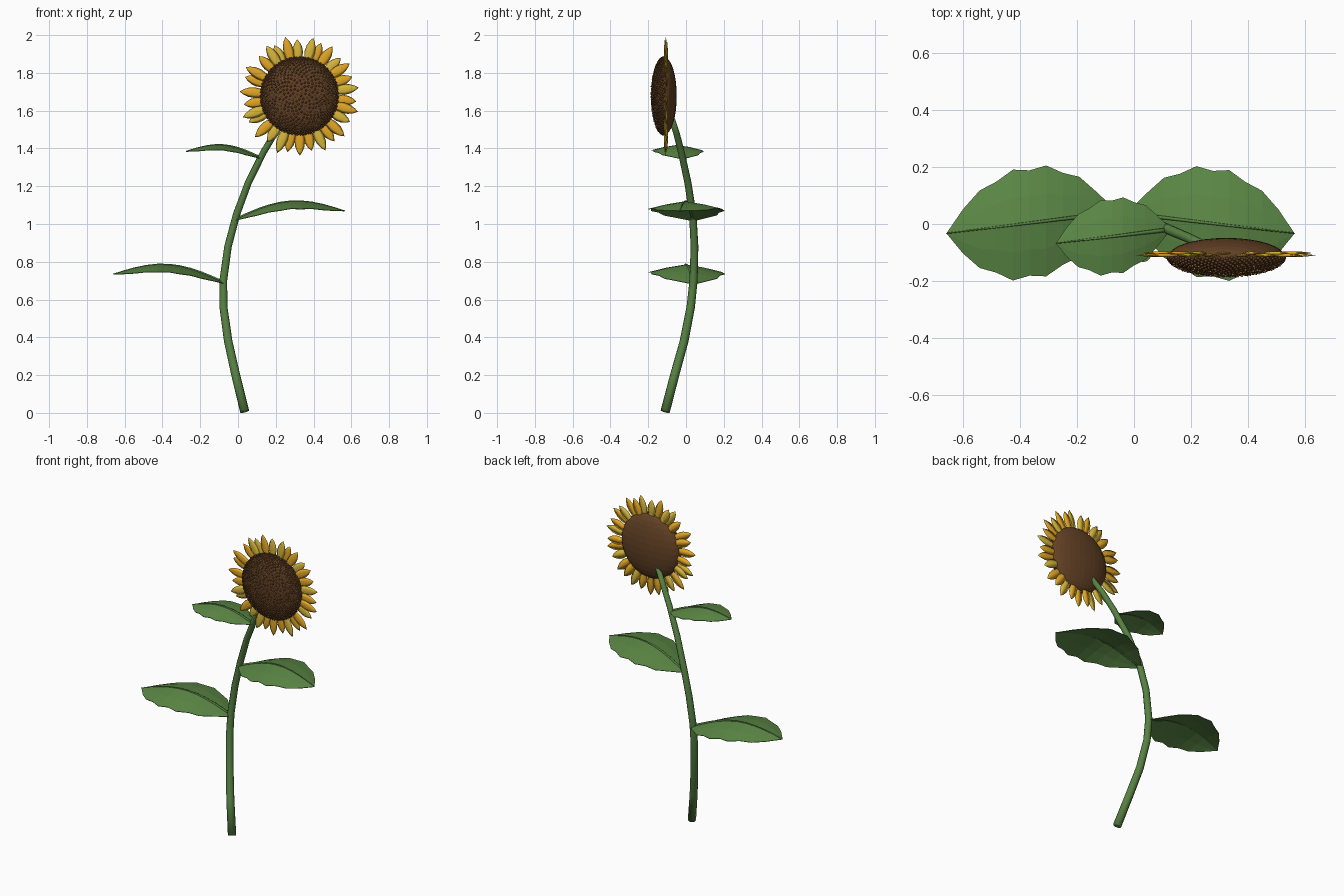
import bpy, bmesh, math, random
from mathutils import Vector, Matrix

random.seed(4)
cube = bpy.data.objects.get("Cube")
if cube:
    bpy.data.objects.remove(cube, do_unlink=True)


def material(name, rgb):
    m = bpy.data.materials.new(name)
    m.use_nodes = True
    m.diffuse_color = (*rgb, 1)
    m.node_tree.nodes["Principled BSDF"].inputs["Base Color"].default_value = (*rgb, 1)
    return m


stem_green = material("stem green", (0.095, 0.22, 0.055))
leaf_green = material("leaf green", (0.105, 0.245, 0.06))
brown = material("seed brown", (0.125, 0.053, 0.018))
gold = material("seed gold", (0.48, 0.23, 0.05))
orange = material("petal orange", (0.75, 0.38, 0.02))
yellow = material("petal yellow", (0.68, 0.47, 0.045))


def finish(name, bm, mats, smooth=False):
    mesh = bpy.data.meshes.new(name)
    bm.to_mesh(mesh)
    bm.free()
    for m in mats:
        mesh.materials.append(m)
    ob = bpy.data.objects.new(name, mesh)
    bpy.context.collection.objects.link(ob)
    if smooth:
        for p in mesh.polygons:
            p.use_smooth = True
    return ob


def tube(name, points, r0, r1, mat, sides=10):
    """Tapered round tube swept along a list of points."""
    bm = bmesh.new()
    rings = []
    n = len(points) - 1
    for i, p in enumerate(points):
        along = (points[min(i + 1, n)] - points[max(i - 1, 0)]).normalized()
        u = along.cross(Vector((0.3, 1, 0.2))).normalized()
        v = along.cross(u)
        r = r0 + (r1 - r0) * i / n
        rings.append([bm.verts.new(p + r * (u * math.cos(a) + v * math.sin(a)))
                      for a in (math.tau * k / sides for k in range(sides))])
    for a, b in zip(rings, rings[1:]):
        for k in range(sides):
            j = (k + 1) % sides
            bm.faces.new((a[k], a[j], b[j], b[k]))
    bm.faces.new(rings[0])
    bm.faces.new(rings[-1])
    bmesh.ops.recalc_face_normals(bm, faces=bm.faces)
    return finish(name, bm, [mat], True)


# Stem
stem_path = [Vector(p) for p in (
    (0.035, -0.11, 0.008), (-0.012, -0.06, 0.2), (-0.052, -0.01, 0.38),
    (-0.077, 0.025, 0.56), (-0.078, 0.04, 0.7), (-0.053, 0.045, 0.88),
    (-0.008, 0.036, 1.05), (0.055, 0.01, 1.22), (0.135, -0.025, 1.38),
    (0.195, -0.05, 1.48), (0.255, -0.08, 1.57))]
tube("stem", stem_path, 0.025, 0.016, stem_green)


# Leaves: arched midrib, scalloped edge, drooping sides
HALF_WIDTHS = (0.1, 0.42, 0.72, 0.83, 1.0, 0.95, 1.0, 0.82, 0.7, 0.4, 0.0)


def leaf(name, base, tip, half_width, arch, droop):
    base, tip = Vector(base), Vector(tip)
    bm = bmesh.new()
    rows, rib = [], []
    n = len(HALF_WIDTHS) - 1
    for i, w in enumerate(HALF_WIDTHS):
        t = i / n
        mid = base.lerp(tip, t) + Vector((0, 0, arch * math.sin(math.pi * t)))
        rib.append(mid)
        row = []
        for s in (-1, -0.5, 0, 0.5, 1):
            off = Vector((0, s * w * half_width, -droop * w * abs(s) ** 1.3))
            row.append(bm.verts.new(mid + off))
        rows.append(row)
    for a, b in zip(rows, rows[1:]):
        for k in range(4):
            bm.faces.new((a[k], a[k + 1], b[k + 1], b[k]))
    bmesh.ops.remove_doubles(bm, verts=bm.verts, dist=0.0005)
    bmesh.ops.recalc_face_normals(bm, faces=bm.faces)
    if sum(f.normal.z for f in bm.faces) < 0:
        bmesh.ops.reverse_faces(bm, faces=bm.faces)
    ob = finish(name, bm, [leaf_green])
    solid = ob.modifiers.new("thickness", "SOLIDIFY")
    solid.thickness = 0.003
    tube(name + "_midrib", rib, 0.008, 0.002, stem_green, 6)


leaf("lower_leaf", (-0.075, 0.04, 0.69), (-0.66, -0.033, 0.735), 0.195, 0.072, 0.04)
leaf("middle_leaf", (-0.01, 0.036, 1.025), (0.565, -0.033, 1.07), 0.195, 0.072, 0.04)
leaf("upper_leaf", (0.12, -0.02, 1.35), (-0.275, -0.068, 1.385), 0.133, 0.05, 0.027)

# Flower head disc
CENTRE = Vector((0.325, -0.115, 1.678))
RADIUS, DEPTH = 0.205, 0.066
bm = bmesh.new()
bmesh.ops.create_uvsphere(bm, u_segments=32, v_segments=16, radius=1,
                          matrix=Matrix.Translation(CENTRE) @ Matrix.Diagonal((RADIUS, DEPTH, RADIUS, 1)))
finish("flower_disc", bm, [brown])

# Seeds in a spiral over the front of the disc
bm = bmesh.new()
COUNT = 620
for i in range(COUNT):
    depth = 1 - 0.97 * (i + 0.5) / COUNT
    spread = math.sqrt(1 - depth * depth)
    a = i * math.pi * (3 - math.sqrt(5))
    pos = CENTRE + Vector((RADIUS * spread * math.cos(a), -DEPTH * depth,
                           RADIUS * spread * math.sin(a)))
    is_gold = random.random() < 0.2 and depth > 0.3
    size = 0.0045 if is_gold else 0.0065
    if is_gold:
        pos.y -= 0.004
    made = bmesh.ops.create_icosphere(bm, subdivisions=1, radius=size,
                                      matrix=Matrix.Translation(pos))
    for f in {f for v in made["verts"] for f in v.link_faces}:
        f.material_index = int(is_gold)
finish("seeds", bm, [brown, gold], True)

# Petals: pointed spindles with a raised centre ridge, in two layers
PROFILE = ((0.0, 0.4), (0.25, 0.75), (0.5, 1.0), (0.7, 0.88), (0.87, 0.5), (1.0, 0.0))


def petal(bm, angle, inner, outer, half, y, index):
    out = Vector((math.cos(angle), 0, math.sin(angle)))
    side = Vector((-out.z, 0, out.x))
    rows = []
    for t, w in PROFILE:
        mid = Vector((CENTRE.x, y, CENTRE.z)) + out * (inner + (outer - inner) * t)
        rows.append([bm.verts.new(mid + side * half * w * s + Vector((0, d * w, 0)))
                     for s, d in ((-1, 0), (-0.45, -0.006), (0.45, -0.006), (1, 0), (0, 0.006))])
    for a, b in zip(rows, rows[1:]):
        for k in range(5):
            j = (k + 1) % 5
            bm.faces.new((a[k], a[j], b[j], b[k])).material_index = index


bm = bmesh.new()
PER_LAYER = 15
for k in range(PER_LAYER):
    for layer in (0, 1):
        angle = math.tau * (k + 0.5 * layer + 0.25) / PER_LAYER + random.uniform(-0.05, 0.05)
        outer = (0.323, 0.305)[layer] + random.uniform(-0.008, 0.002)
        petal(bm, angle, 0.16, outer, 0.028, (-0.11, -0.102)[layer], random.choice((0, 1)))
bmesh.ops.remove_doubles(bm, verts=bm.verts, dist=0.0001)
bmesh.ops.recalc_face_normals(bm, faces=bm.faces)
finish("petals", bm, [orange, yellow], True)
